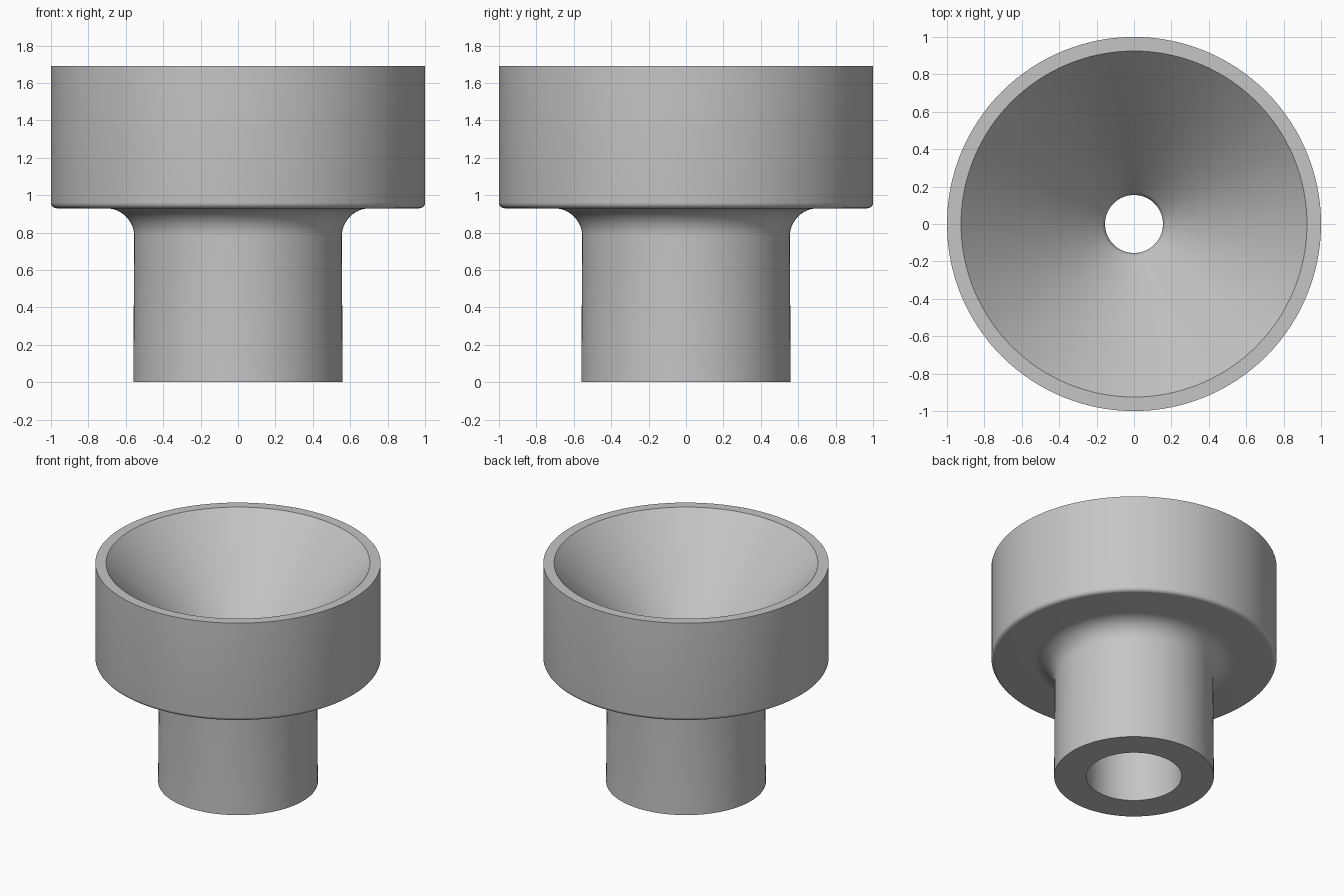
import bpy, bmesh, math

if "Cube" in bpy.data.objects:
    bpy.data.objects.remove(bpy.data.objects["Cube"])

SEGMENTS = 128


def arc(cr, cz, radius, start, end, steps=8):
    """Points (r, z) along an arc of the profile, angles in degrees."""
    pts = []
    for i in range(steps + 1):
        a = math.radians(start + (end - start) * i / steps)
        pts.append((cr + radius * math.cos(a), cz + radius * math.sin(a)))
    return pts


def lathe(name, profile, material):
    """Revolve a closed (r, z) profile around the z axis."""
    bm = bmesh.new()
    rings = []
    for i in range(SEGMENTS):
        a = 2 * math.pi * i / SEGMENTS
        rings.append([bm.verts.new((r * math.cos(a), r * math.sin(a), z)) for r, z in profile])
    n = len(profile)
    for i in range(SEGMENTS):
        here, nxt = rings[i], rings[(i + 1) % SEGMENTS]
        for j in range(n):
            k = (j + 1) % n
            bm.faces.new((here[j], nxt[j], nxt[k], here[k]))
    bmesh.ops.recalc_face_normals(bm, faces=bm.faces)
    mesh = bpy.data.meshes.new(name)
    bm.to_mesh(mesh)
    bm.free()
    obj = bpy.data.objects.new(name, mesh)
    bpy.context.collection.objects.link(obj)
    mesh.materials.append(material)
    bpy.context.view_layer.objects.active = obj
    obj.select_set(True)
    bpy.ops.object.shade_smooth_by_angle(angle=math.radians(30))
    return obj


grey = bpy.data.materials.new("plain grey")
grey.diffuse_color = (0.56, 0.56, 0.56, 1)
grey.use_nodes = True
grey.node_tree.nodes["Principled BSDF"].inputs["Base Color"].default_value = grey.diffuse_color

# Outer side: stem, fillet under the cup, rounded lower edge, cup wall
profile = [(0.335, 0.0), (0.56, 0.0)]
profile += arc(0.705, 0.78, 0.15, 180, 90, 12)
profile += arc(0.97, 0.96, 0.03, -90, 0, 6)
profile += [(1.0, 1.69), (0.925, 1.69)]

# Inner side: conical bowl, rounded throat, socket in the stem
cone = math.radians(48)
throat_r, throat_z, round_r = 0.155, 0.80, 0.07
profile += arc(throat_r + round_r, throat_z, round_r, 90 + math.degrees(cone), 180, 8)
profile += [(throat_r, 0.68), (0.335, 0.68)]

lathe("funnel_cup", profile, grey)
